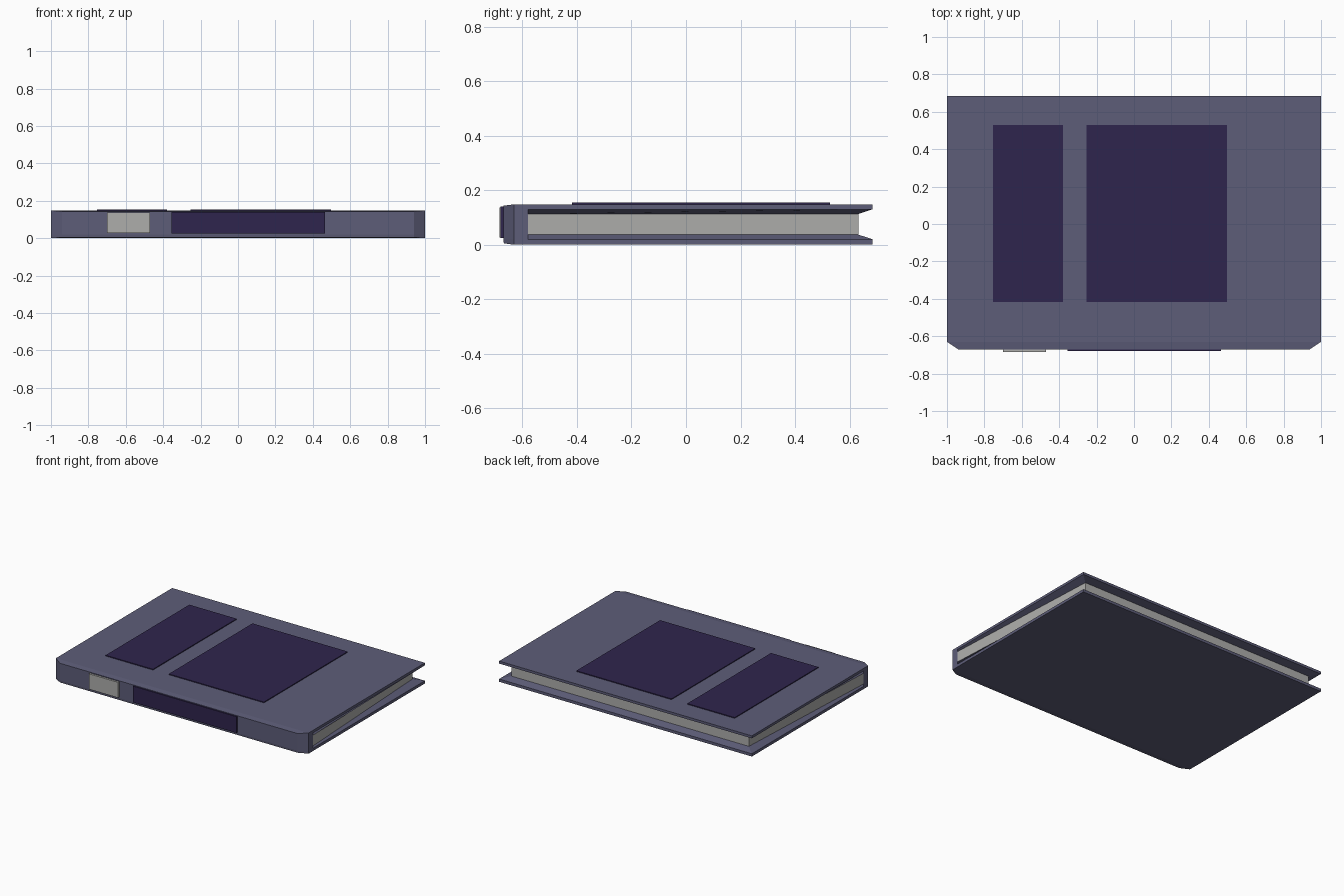
import bpy, bmesh

if "Cube" in bpy.data.objects:
    bpy.data.objects.remove(bpy.data.objects["Cube"])


def material(name, rgb):
    m = bpy.data.materials.new(name)
    m.diffuse_color = (*rgb, 1)
    m.use_nodes = True
    m.node_tree.nodes["Principled BSDF"].inputs["Base Color"].default_value = m.diffuse_color
    return m


def add_object(name, bm, mat):
    bmesh.ops.recalc_face_normals(bm, faces=bm.faces)
    mesh = bpy.data.meshes.new(name)
    bm.to_mesh(mesh)
    bm.free()
    mesh.materials.append(mat)
    ob = bpy.data.objects.new(name, mesh)
    bpy.context.collection.objects.link(ob)
    return ob


def panel(name, x, y, z, mat):
    bm = bmesh.new()
    bmesh.ops.create_cube(bm, size=1)
    for v in bm.verts:
        for i, (lo, hi) in enumerate((x, y, z)):
            v.co[i] = lo if v.co[i] < 0 else hi
    return add_object(name, bm, mat)


cover_mat = material("cover_blue", (0.11, 0.11, 0.19))
panel_mat = material("panel_purple", (0.028, 0.018, 0.075))
page_mat = material("paper_grey", (0.42, 0.42, 0.41))

FRONT, BACK = -0.67, 0.684
HINGE = -0.58
PAGE_X, PAGE_Y = 0.94, 0.632
PAGE_Z = (0.037, 0.113)


def outline(z, front, back_x, back_y):
    half = [(0.94, front), (1, -0.63), (1, HINGE), (back_x, back_y)]
    pts = half + [(-x, y) for x, y in reversed(half)]
    return [(x, y, z) for x, y in pts]


# Book cover: stacked outlines, hollow where the page edges show
bm = bmesh.new()
layers = [(0, FRONT + 0.002, 1, BACK), (0.02, FRONT, 1, BACK),
          (PAGE_Z[0], FRONT, PAGE_X, PAGE_Y), (PAGE_Z[1], FRONT, PAGE_X, PAGE_Y),
          (0.13, FRONT, 1, BACK), (0.148, FRONT, 1, BACK)]
rings = [[bm.verts.new(p) for p in outline(*layer)] for layer in layers]
for v in rings[0][0], rings[0][-1]:
    v.co.z += 0.005
for v in rings[-1][0], rings[-1][-1]:
    v.co.z -= 0.005
for k in range(5):
    a, b = rings[k], rings[k + 1]
    for i in range(8):
        if k == 2 and i in (2, 3, 4):
            continue
        j = (i + 1) % 8
        bm.faces.new((a[i], a[j], b[j], b[i]))
# Flat boards plus the slightly sloped strip beside the spine
for ring in (rings[0], rings[-1]):
    bm.faces.new(ring[1:7])
    bm.faces.new((ring[0], ring[1], ring[6], ring[7]))
add_object("book_cover", bm, cover_mat)

# Page block: tapers inwards towards the back
bm = bmesh.new()
plan = [(1, HINGE), (PAGE_X, PAGE_Y), (-PAGE_X, PAGE_Y), (-1, HINGE)]
lower, upper = ([bm.verts.new((x, y, z)) for x, y in plan] for z in PAGE_Z)
for i in range(3):
    bm.faces.new((lower[i], lower[i + 1], upper[i + 1], upper[i]))
add_object("page_edges", bm, page_mat)

# Decorative panels on the top board
for name, x in (("narrow_top_panel", (-0.755, -0.38)), ("wide_top_panel", (-0.255, 0.498))):
    panel(name, x, (-0.418, 0.528), (0.14, 0.154), panel_mat)

# Labels on the spine
panel("spine_label_small", (-0.70, -0.47), (-0.684, -0.66), (0.027, 0.137), page_mat)
panel("spine_label_long", (-0.355, 0.465), (-0.68, -0.66), (0.024, 0.14), panel_mat)
